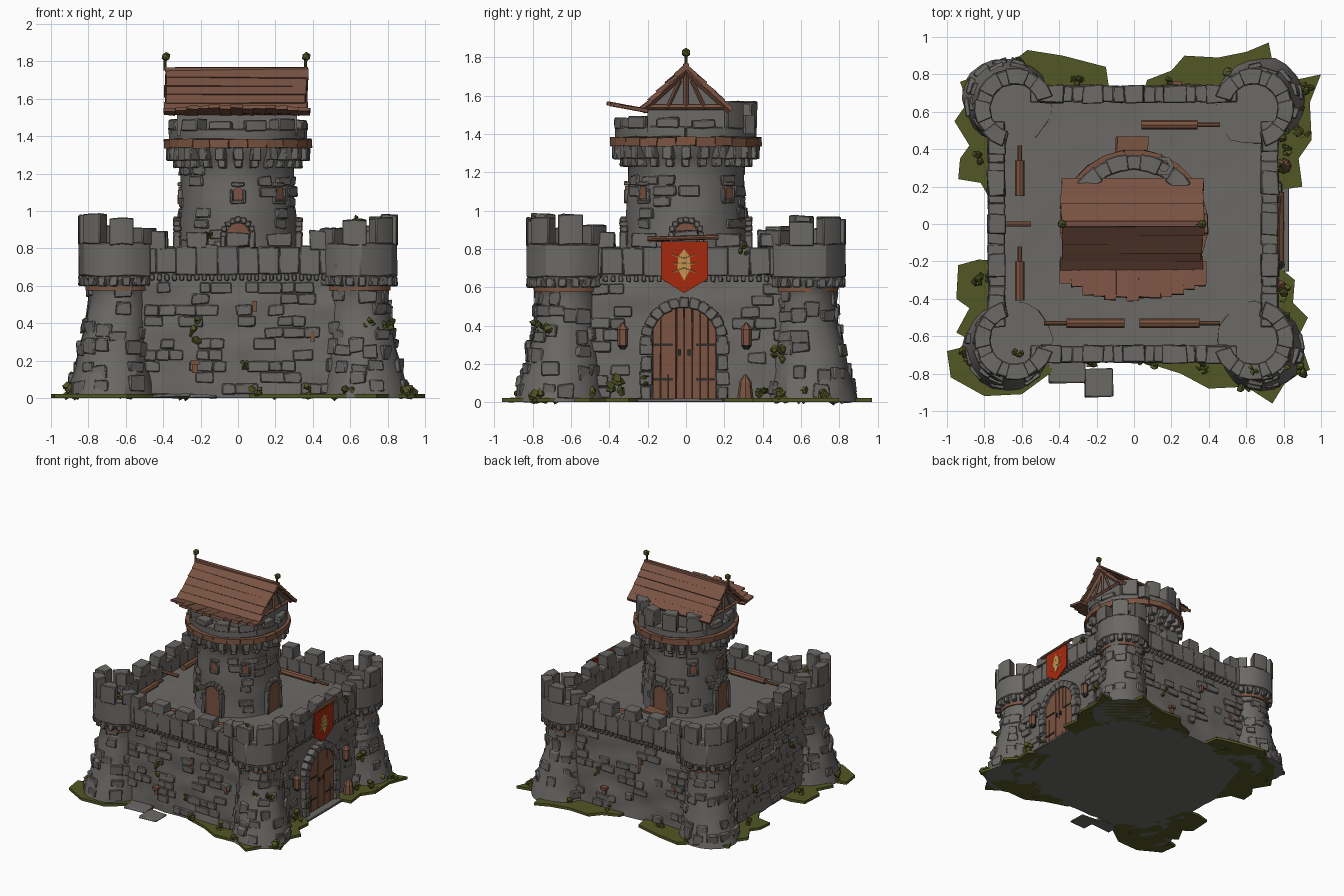
import bpy, bmesh, math, random
from mathutils import Matrix, Vector, noise

if "Cube" in bpy.data.objects:
    bpy.data.objects.remove(bpy.data.objects["Cube"])
random.seed(4)
R, T = Matrix.Rotation, Matrix.Translation
rnd = random.uniform

def material(name, col):
    m = bpy.data.materials.new(name)
    m.diffuse_color = (*col, 1)
    m.use_nodes = True
    m.node_tree.nodes["Principled BSDF"].inputs["Base Color"].default_value = m.diffuse_color
    return m
STONE = material("grey stone", (0.150, 0.143, 0.133))
MOSS = material("moss green", (0.085, 0.095, 0.018))
ROOF = material("roof brown", (0.190, 0.085, 0.055))
WOOD = material("wood brown", (0.200, 0.088, 0.052))
RED = material("banner red", (0.380, 0.022, 0.004))
GOLD = material("crest gold", (0.550, 0.300, 0.080))
IRON = material("dark iron", (0.030, 0.026, 0.023))

def finish(name, bm, mat, rough=0.0, scale=6, bevel=0.0):
    """Turn a bmesh into an object, with optional noise and soft edges."""
    bmesh.ops.recalc_face_normals(bm, faces=bm.faces[:])
    if rough:
        for v in bm.verts:
            d = noise.noise_vector(v.co * scale) * rough
            v.co += Vector((d.x, d.y, d.z * 0.5 if v.co.z > 0.01 else 0))
    me = bpy.data.meshes.new(name)
    bm.to_mesh(me)
    bm.free()
    me.materials.append(mat)
    ob = bpy.data.objects.new(name, me)
    bpy.context.collection.objects.link(ob)
    if bevel:
        b = ob.modifiers.new("bevel", 'BEVEL')
        b.width, b.segments = bevel, 1
    return ob

def box(bm, c, s, m=Matrix(), jit=0.0):
    vs = bmesh.ops.create_cube(bm, size=1, matrix=m @ T(c) @ Matrix.Diagonal((*s, 1)))['verts']
    for v in vs:
        v.co += Vector((rnd(-jit, jit), rnd(-jit, jit), rnd(-jit, jit)))

def rod(bm, a, b, r, r2=None, seg=8):
    a, b = Vector(a), Vector(b)
    m = T((a + b) / 2) @ (b - a).to_track_quat('Z', 'Y').to_matrix().to_4x4()
    bmesh.ops.create_cone(bm, cap_ends=True, segments=seg, radius1=r, radius2=r if r2 is None else r2,
                          depth=(b - a).length, matrix=m)

def prism(bm, pts, depth, m=Matrix()):
    """Outline in local YZ, extruded along local X."""
    f = bm.faces.new([bm.verts.new(m @ Vector((0, y, z))) for y, z in pts])
    e = bmesh.ops.extrude_face_region(bm, geom=[f])['geom']
    d = m.to_3x3() @ Vector((depth, 0, 0))
    for v in e:
        if isinstance(v, bmesh.types.BMVert):
            v.co += d

def lathe(bm, rings, seg):
    """rings: (radius, z, centre x, centre y)."""
    loops = [[bm.verts.new((cx + r * math.cos(2 * math.pi * i / seg), cy + r * math.sin(2 * math.pi * i / seg), z))
              for i in range(seg)] for r, z, cx, cy in rings]
    for a, b in zip(loops, loops[1:]):
        for i in range(seg):
            j = (i + 1) % seg
            bm.faces.new((a[i], a[j], b[j], b[i]))
    bm.faces.new(loops[0])
    bm.faces.new(loops[-1])

def arc_wall(bm, c, r0, r1, z0, z1, a0, a1, n, jit=0.0):
    """Curved wall between two angles."""
    prev = first = None
    for i in range(n + 1):
        a = a0 + (a1 - a0) * i / n
        q = [bm.verts.new((c[0] + r * math.cos(a), c[1] + r * math.sin(a), z + rnd(-jit, jit)))
             for r, z in ((r0, z0), (r1, z0), (r1, z1), (r0, z1))]
        if prev:
            for k in range(4):
                bm.faces.new((prev[k], prev[(k + 1) % 4], q[(k + 1) % 4], q[k]))
        first, prev = first or q, q
    bm.faces.new(first)
    bm.faces.new(prev)

def arch(w, z0, zs, n=10):
    return [(-w, z0), (w, z0)] + [(w * math.cos(math.pi * i / n), zs + w * math.sin(math.pi * i / n)) for i in range(n + 1)]

rad = math.radians
core, blocks, wood, iron, moss = (bmesh.new() for _ in range(5))

# Main wall block, its top is the courtyard floor
vs = bmesh.ops.create_cube(core, size=1, matrix=T((0, 0, .35)) @ Matrix.Diagonal((1, 1, .7, 1)))['verts']
for v in vs:
    k = 0 if v.co.z < .3 else .02
    v.co.x *= 1.5 - 2 * k
    v.co.y *= 1.46 - 2 * k
bmesh.ops.subdivide_edges(core, edges=core.edges[:], cuts=22, use_grid_fill=True)
finish("main_walls", core, STONE, .016, 8)

# Parapets, merlons, corbel teeth and raised wall stones on four sides
parapet = bmesh.new()
for k in range(4):
    m = R(k * math.pi / 2, 4, 'Z')
    h = (.77, .74, .78, .74)[k]
    for i in range(10):
        box(parapet, (h - .045, -.495 + i * .11, .735), (.09, .114, .15 + rnd(-.012, .012)), m, .004)
    for i in range(5):
        box(blocks, (h - .045, -.44 + i * .22, .845), (.094, .12 + rnd(-.02, .02), .085 + rnd(-.02, .02)), m, .007)
    for i in range(26):
        box(blocks, (h - .02, -.5 + i * .04, .645), (.04, .024, .035), m, .002)
    z = .05
    while z < .6:
        t = -.5
        while t < .48:
            w = rnd(.06, .13)
            if random.random() < .42 and not (k == 0 and abs(t + w / 2) < .3 and z < .6):
                box(blocks, ((.75, .73)[k % 2] - .03 * z, t + w / 2, z), (.03, w, .055), m, .005)
            t += w
        z += .06
finish("parapet_walls", parapet, STONE, .006, 9, .006)

# Corner turrets: flared foot, corbelled head, ring parapet and merlons
prof = [(.235, 0, .04), (.22, .08, .035), (.2, .16, .03), (.185, .26, .022), (.17, .36, .015), (.158, .46, .008),
        (.155, .55, .003), (.168, .59, 0), (.2, .64, 0), (.2, .71, 0)]
turret, ring = bmesh.new(), bmesh.new()
for sx in (-1, 1):
    for sy in (-1, 1):
        lathe(turret, [(r, z, sx * (.64 + s), sy * (.62 + s)) for r, z, s in prof], 20)
        c, a = (sx * .64, sy * .62), math.atan2(sy, sx)
        arc_wall(ring, c, .13, .212, .65, .83, a - rad(122), a + rad(122), 9, .006)
        arc_wall(wood, c, .15, .176, .575, .598, a - rad(110), a + rad(110), 12)
        for d in (-100, -50, 0, 50, 100):
            arc_wall(blocks, c, .128, .216, .82, rnd(.9, .93) if abs(d) == 100 else rnd(.94, .985),
                     a + rad(d - 18), a + rad(d + 18), 2, .006)
        for i in range(13):
            box(blocks, (.19, 0, .625), (.045, .04, .05), T((*c, 0)) @ R(a + rad(-114 + i * 19), 4, 'Z'), .004)
        for r, z, s in prof[1:7]:
            for i in range(9):
                if random.random() < .5:
                    box(blocks, (r - .004, 0, z + rnd(-.03, .03)), (.03, rnd(.06, .1), rnd(.05, .08)),
                        T((c[0] + sx * s, c[1] + sy * s, 0)) @ R(a + rad(-110 + i * 27 + rnd(-6, 6)), 4, 'Z'), .008)
finish("turret_bodies", turret, STONE, .02, 9)
finish("turret_parapets", ring, STONE, .008, 9, .006)

# Round keep with corbels, timber ring, battlement
keep = bmesh.new()
lathe(keep, [(r, z, 0, 0) for r, z in ((.33, .68), (.322, .76), (.318, .84), (.314, .92), (.31, 1), (.306, 1.08), (.303, 1.16),
             (.303, 1.23), (.32, 1.27), (.35, 1.32), (.36, 1.36), (.36, 1.41))], 32)
finish("keep_body", keep, STONE, .014, 9)
for i in range(24):
    m = R(rad(i * 15), 4, 'Z')
    box(blocks, (.35, 0, 1.305), (.07, .05, .07), m, .004)
    box(blocks, (.32, 0, 1.255), (.05, .04, .05), m, .004)
    box(wood, (.375, 0, 1.36 + rnd(-.004, .004)), (.04, .101, .045), m, .003)
for j in range(9):
    for i in range(16):
        if random.random() < .35:
            box(blocks, (.314 - .02 * j / 9, 0, .76 + j * .057), (.03, rnd(.07, .12), .05),
                R(rad(i * 22.5 + rnd(-7, 7) + 4), 4, 'Z'), .006)
bat = bmesh.new()
arc_wall(bat, (0, 0), .29, .37, 1.38, 1.44, 0, 2 * math.pi - .001, 24, .004)
for i in range(12):
    a = rad(i * 30 + 15)
    arc_wall(bat, (0, 0), .285, .375, 1.43, (1.565 if math.sin(a) > .6 else 1.485) + rnd(-.012, .012),
             a - rad(9.5), a + rad(9.5), 2, .005)
finish("keep_battlement", bat, STONE, .006, 9, .006)

# Hex chimney on the keep deck
chim = bmesh.new()
arc_wall(chim, (.16, .31), .03, .055, 1.4, 1.5, 0, 2 * math.pi - .001, 6)
finish("chimney", chim, STONE)

# Gabled attic, shingle rows, ridge, flared front awning
attic = bmesh.new()
prism(attic, [(-.2, 1.4), (.2, 1.4), (.2, 1.55), (0, 1.73), (-.2, 1.55)], .64, T((-.325, 0, 0)))
finish("attic_gable", attic, STONE)
roof = bmesh.new()
ang = math.atan2(.225, .235)
for s in (-1, 1):
    for i in range(5):
        t = (i + .5) / 5
        m = T((-.008, s * .235 * t, 1.755 - .225 * t)) @ R(-s * (ang - .08), 4, 'X')
        box(roof, (rnd(-.004, .004), 0, 0), (.755 + rnd(-.015, .015), .08, .022), m, .004)
box(roof, (-.008, 0, 1.757), (.765, .03, .024), jit=.003)
for i in range(13):
    x = -.366 + i * .06
    y1 = -.41 * (.55 + .45 * math.sqrt(1 - (x / .42) ** 2)) + rnd(-.012, .012)
    box(roof, (0, (y1 - .2) / 2, 0), (.0615, -.2 - y1, .018),
        T((x, 0, 1.485)) @ R(-.18, 4, 'X'), .003)
finish("roof", roof, ROOF)
for sx in (-1, 1):
    x = sx * .335 - .008
    for s in (-1, 1):
        rod(wood, (x, 0, 1.73), (x, s * .23, 1.52), .017, seg=4)
        rod(wood, (x, s * .1, 1.53), (x, s * .03, 1.68), .01, seg=4)
    rod(wood, (x, -.22, 1.54), (x, .21, 1.54), .014, seg=4)
    rod(wood, (x, 0, 1.53), (x, 0, 1.72), .012, seg=4)
    # Ridge finials
    x = .36 if sx > 0 else -.39
    rod(moss, (x, 0, 1.75), (x, 0, 1.82), .008)
    bmesh.ops.create_icosphere(moss, subdivisions=1, radius=.026, matrix=T((x + .005, 0, 1.825)))

# Keep doors and windows with stone surrounds
for a in (-90, 0, 90, 180):
    m = R(rad(a), 4, 'Z') @ T((.3, 0, 0))
    prism(wood, arch(.062, .7, .875), .034, m)
    for i in range(9):
        t = math.pi * i / 8
        box(blocks, (.025, .078 * math.cos(t), .875 + .078 * math.sin(t)), (.04, .03, .03), m, .004)
    for s in (-1, 1):
        box(blocks, (.025, s * .078, .785), (.04, .03, .18), m, .004)
for a in (-90, -45, 45, 135, 180):
    m = R(rad(a), 4, 'Z') @ T((.29, 0, 0))
    prism(wood, arch(.024, 1.06, 1.105), .028, m)
    for s in (-1, 1):
        box(blocks, (.015, s * .034, 1.08), (.034, .018, .07), m, .003)
    box(blocks, (.015, 0, 1.142), (.034, .07, .022), m, .003)
    box(blocks, (.015, 0, 1.048), (.036, .08, .018), m, .003)
box(wood, (-.01, .415, .76), (.17, .1, .02), jit=.006)

# Gate on the +x side: planks, straps, arch stones, step
for i in range(8):
    y = -.154 + i * .0415
    h = .325 + math.sqrt(max(0, .178 ** 2 - (y + .009) ** 2))
    box(wood, (.752, y, h / 2 + .01), (.035, .038, h), jit=.002)
prism(iron, arch(.172, .01, .32), .015, T((.745, -.009, 0)))
for z in (.12, .3):
    for s in (-1, 1):
        box(iron, (.771, -.009 + s * .11, z), (.008, .1, .012))
for s in (-1, 1):
    box(iron, (.774, -.009 + s * .025, .26), (.012, .014, .03))
for i in range(13):
    m = T((.755, -.009, .32)) @ R(math.pi * i / 12, 4, 'X')
    box(blocks, (0, .2, 0), (.07, .055, .052), m, .004)
for s in (-1, 1):
    for i in range(4):
        box(blocks, (.755, -.009 + s * .2, .045 + i * .08), (.07, .055 + .015 * (i % 2), .075), jit=.004)
box(blocks, (.73, 0, .01), (.2, .51, .02))

# Lanterns and small barrel beside the gate
for y in (-.33, .315):
    rod(wood, (.775, y, .3), (.775, y, .38), .028, seg=6)
    rod(wood, (.775, y, .38), (.775, y, .415), .034, .004, 6)
    rod(iron, (.775, y, .275), (.775, y, .3), .012, .03, 6)
rod(wood, (.8, .31, 0), (.8, .31, .1), .045, .032)
rod(wood, (.8, .31, .1), (.8, .31, .145), .036, .006)

# Banner with pole and gold crest
red, gold = bmesh.new(), bmesh.new()
prism(red, [(-.13, .84), (-.13, .645), (-.01, .57), (.115, .645), (.115, .84)], .012, T((.785, 0, 0)))
prism(gold, [(-.01, .635), (.025, .7), (.02, .76), (-.01, .8), (-.04, .76), (-.045, .7)], .006, T((.796, 0, 0)))
for s in (-1, 1):
    for i in range(3):
        rod(gold, (.798, -.01, .70 + i * .025), (.798, -.01 + s * .065, .675 + i * .048), .007, .003, 5)
rod(wood, (.79, -.2, .853), (.79, .17, .862), .012)
rod(wood, (.77, -.19, .84), (.78, .15, .872), .007)
finish("banner_cloth", red, RED)
finish("banner_crest", gold, GOLD)

# Wall slits and wooden bracket on the front, repeated on the back
for s in (1, -1):
    for x, z in ((.09, .49), (.4, .33)):
        box(wood, (s * x, -s * .722, z), (.025, .035, .055))
    box(wood, (-s * .23, -s * .74, .19), (.05, .05, .02))
    box(wood, (-s * .23, -s * .735, .16), (.03, .03, .05))

# Timber beams lying inside the parapet
for a, b, c in (((-.61, .15), (-.61, .34), (-.61, .42)), ((-.61, -.41), (-.61, -.2), (-.61, -.12)), ((-.05, -.53), (-.36, -.53), (-.48, -.53)),
                ((.03, -.53), (.35, -.53), (.46, -.53)), ((.04, .53), (.34, .53), (.46, .53))):
    rod(wood, (*a, .745), (*b, .745), .025)
    rod(wood, (*b, .745), (*c, .745), .012)
rod(wood, (-.7, 0, .75), (-.55, 0, .75), .014)

# Mossy ground around each corner, plus loose slabs
grounds = bmesh.new()
for pts in (
    [(-.6, .6), (-.75, .1), (-.82, .22), (-.94, .24), (-.93, .35), (-.88, .42), (-.96, .55), (-.89, .65), (-.93, .76), (-.82, .8), (-.7, .83), (-.57, .93), (-.38, .9), (-.15, .84), (-.13, .7)],
    [(.05, .7), (.07, .77), (.2, .82), (.27, .9), (.45, .89), (.6, .92), (.72, .97), (.74, .87), (.86, .77), (1, .8), (.94, .65), (.95, .45), (.88, .35), (.9, .2), (.7, .17), (.6, .6)],
    [(.7, -.2), (.8, -.25), (.86, -.3), (.85, -.42), (.93, -.5), (.88, -.6), (.94, -.78), (.82, -.83), (.74, -.96), (.6, -.87), (.4, -.88), (.25, -.8), (.06, -.74), (.08, -.7), (.6, -.6)],
    [(-.7, -.2), (-.83, -.19), (-.94, -.22), (-.95, -.4), (-.88, -.45), (-.95, -.58), (-.84, -.64), (-1, -.68), (-.98, -.82), (-.8, -.92), (-.6, -.91), (-.45, -.8), (-.4, -.7), (-.6, -.6)]):
    prism(grounds, [(x, y) for x, y in pts], .022, Matrix(((0, 1, 0, 0), (0, 0, 1, 0), (1, 0, 0, 0), (0, 0, 0, 1))))
finish("mossy_ground", grounds, MOSS)
box(blocks, (-.19, -.85, .01), (.15, .15, .02), jit=.008)
box(blocks, (-.36, -.79, .01), (.2, .12, .018), jit=.008)

# Moss clumps on walls and around the foot
def clump(x, y, z, s, tall=1.0):
    for _ in range(5):
        p = (x + rnd(-s, s) * .7, y + rnd(-s, s) * .7, max(.012, z + rnd(-s, s) * tall * .8))
        vs = bmesh.ops.create_icosphere(moss, subdivisions=1, radius=s * rnd(.35, .6), matrix=T(p))['verts']
        for v in vs:
            v.co += Vector((rnd(-s, s), rnd(-s, s), rnd(-s, s))) * .2
for x, y, z, s, t in ((-.24, -.72, .37, .04, 2), (.71, -.78, .39, .04, 1), (.04, -.735, .17, .025, 1), (.81, -.74, .39, .04, 1), (.78, .49, .23, .045, 1.3),
                      (.79, -.37, .09, .045, 1), (.78, -.21, .11, .03, 1), (.87, .6, .06, .04, 1), (.3, .73, .3, .035, 1.5), (-.76, .2, .25, .035, 1.5),
                      (-.76, -.3, .42, .03, 1.5), (-.16, -.32, .87, .025, 1), (.64, -.78, .95, .025, 1), (-.62, -.7, .84, .03, 1), (-.75, .5, .87, .025, 1), (.78, .3, .8, .025, 1)):
    clump(x, y, z, s, t)
for x, y in ((-.55, -.76), (-.9, -.7), (.1, -.75), (.37, -.77), (.6, -.86), (.88, -.78), (.9, .5), (.8, .4), (.93, .72), (.5, .8), (.2, .75), (-.3, .77), (-.6, .86), (-.87, .6), (-.82, .35), (-.84, -.3), (.8, -.5)):
    clump(x, y, .035, .04)
finish("moss_clumps", moss, MOSS)
finish("stone_blocks", blocks, STONE, bevel=.005)
finish("timber_parts", wood, WOOD)
finish("iron_fittings", iron, IRON)

for ob in bpy.data.objects:
    ob.select_set(True)
bpy.context.view_layer.objects.active = bpy.data.objects["main_walls"]
bpy.ops.object.shade_smooth_by_angle(angle=rad(28))
